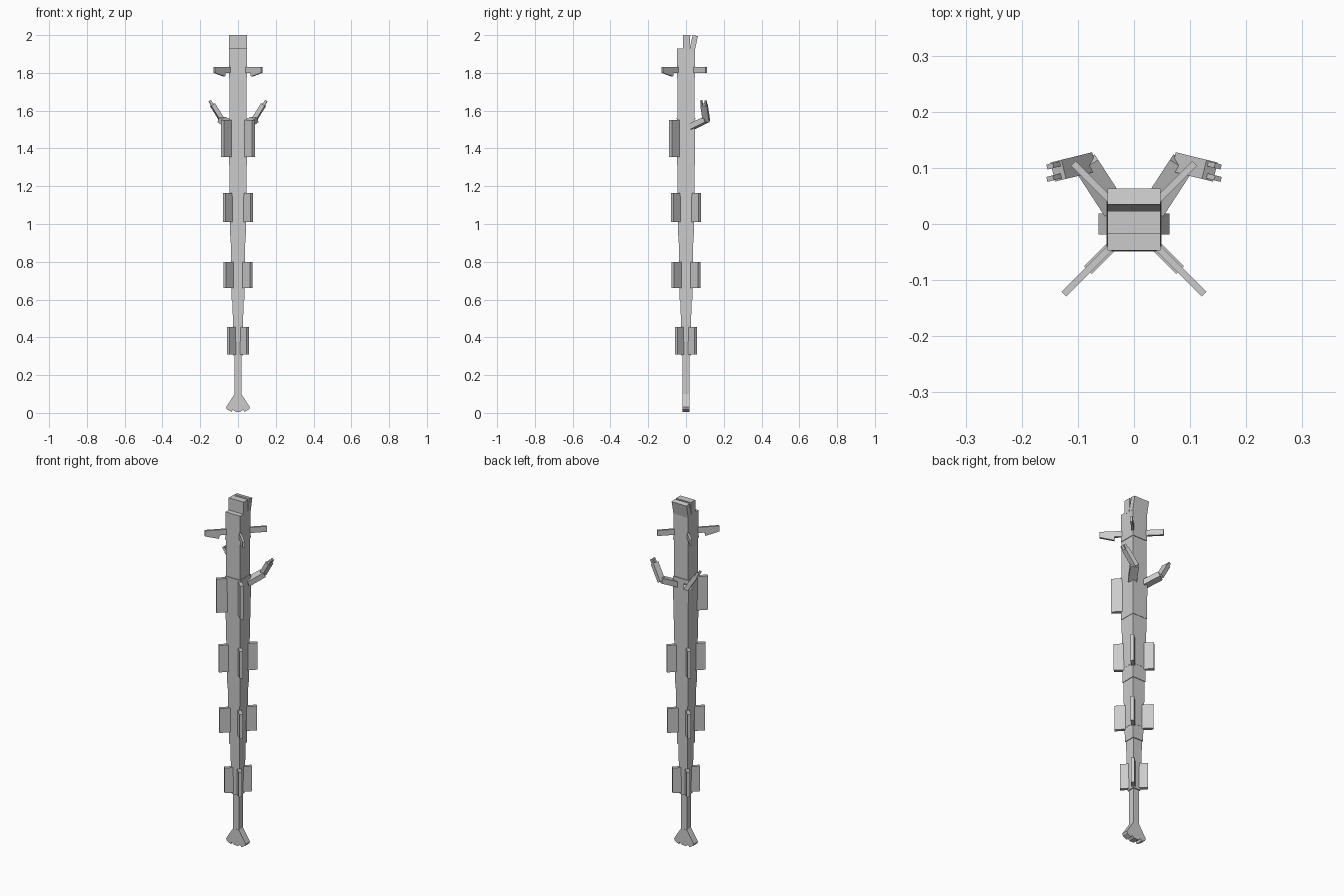
import bpy, bmesh, math
from mathutils import Matrix, Vector

cube = bpy.data.objects.get("Cube")
if cube:
    bpy.data.objects.remove(cube, do_unlink=True)

grey = bpy.data.materials.new("plain grey")
grey.use_nodes = True
grey.diffuse_color = (0.6, 0.6, 0.6, 1)
grey.node_tree.nodes["Principled BSDF"].inputs["Base Color"].default_value = grey.diffuse_color


def finish(name, bm):
    bmesh.ops.recalc_face_normals(bm, faces=bm.faces)
    mesh = bpy.data.meshes.new(name)
    bm.to_mesh(mesh)
    bm.free()
    mesh.materials.append(grey)
    obj = bpy.data.objects.new(name, mesh)
    bpy.context.collection.objects.link(obj)
    return obj


def segment(name, z0, z1, r0, r1):
    """Square body segment, tapered from bottom r0 to top r1."""
    bm = bmesh.new()
    bmesh.ops.create_cube(bm, size=2)
    for v in bm.verts:
        r, z = (r0, z0) if v.co.z < 0 else (r1, z1)
        v.co = (v.co.x * r, v.co.y * r, z)
    return finish(name, bm)


def plate(name, profile, thickness, angle):
    """Upright plate: profile of (distance, height), turned about z."""
    bm = bmesh.new()
    face = bm.faces.new([bm.verts.new((d, -thickness / 2, z)) for d, z in profile])
    out = bmesh.ops.extrude_face_region(bm, geom=[face])
    moved = [g for g in out["geom"] if isinstance(g, bmesh.types.BMVert)]
    bmesh.ops.translate(bm, verts=moved, vec=(0, thickness, 0))
    bm.transform(Matrix.Rotation(math.radians(angle), 4, "Z"))
    return finish(name, bm)


def beam(name, a, b, width, depth):
    """Rectangular bar from a to b."""
    a, b = Vector(a), Vector(b)
    along = (b - a).normalized()
    side = along.cross(Vector((0, 0, 1))).normalized()
    other = side.cross(along)
    bm = bmesh.new()
    bmesh.ops.create_cube(bm, size=1)
    for v in bm.verts:
        end = a if v.co.z < 0 else b
        v.co = end + side * v.co.x * width + other * v.co.y * depth
    return finish(name, bm)


# Stacked body segments, tail to head
segment("tail_stem", 0.09, 0.30, 0.018, 0.018)
segment("tail_segment", 0.30, 0.59, 0.024, 0.029)
segment("lower_ring", 0.59, 0.67, 0.033, 0.034)
segment("lower_body", 0.67, 0.94, 0.035, 0.039)
segment("middle_ring", 0.94, 1.02, 0.042, 0.042)
segment("middle_body", 1.02, 1.31, 0.043, 0.045)
segment("upper_body", 1.31, 1.56, 0.047, 0.049)
segment("neck", 1.56, 1.77, 0.045, 0.045)
segment("head", 1.77, 1.93, 0.048, 0.047)

# Jaws: straight front block and back block leaning outward
for name, section in (
    ("front_jaw", [(-0.017, 1.92), (0.018, 1.92), (0.023, 2.0), (-0.017, 2.0)]),
    ("back_jaw", [(0.018, 1.92), (0.047, 1.92), (0.063, 1.995), (0.035, 2.0)]),
):
    plate(name, section, 0.095, 90)

# Flared tail fan
half = [(0.018, 0.1), (0.063, 0.03), (0.058, 0.018), (0.034, 0.005), (0.028, 0.018), (0.014, 0.006)]
plate("tail_fan", half + [(-x, z) for x, z in reversed(half)], 0.038, 0)

# Diagonal fins on the corners; the top row has only the front pair
ROOT2 = math.sqrt(2)
corners = {"front_left": -45, "front_right": -135, "back_left": 45, "back_right": 135}
rows = [
    ("tail", 0.31, 0.455, 0.018, 0.051),
    ("lower", 0.66, 0.80, 0.03, 0.071),
    ("middle", 1.01, 1.165, 0.03, 0.073),
    ("upper", 1.355, 1.55, 0.035, 0.082),
]
for corner, angle in corners.items():
    for row, z0, z1, inner, outer in rows:
        if row == "upper" and "back" in corner:
            continue
        a, b = inner * ROOT2, outer * ROOT2
        plate(f"{row}_fin_{corner}", [(a, z0), (b, z0), (b, z1), (a, z1)], 0.019, angle)

    # Feelers around the head
    if "front" in corner:
        outline = [(0.04, 1.80), (0.072, 1.78), (0.125, 1.80), (0.125, 1.832), (0.04, 1.832)]
        outline.insert(1, (0.07, 1.80))
    else:
        outline = [(0.04, 1.80), (0.108, 1.80), (0.108, 1.832), (0.04, 1.832)]
    plate(f"feeler_{corner}", [(d * ROOT2, z) for d, z in outline], 0.012, angle)

# Bent arms with two-pronged claws
for side, s in (("left", 1), ("right", -1)):
    elbow = Vector((s * 0.086, 0.107, 1.553))
    wrist = Vector((s * 0.135, 0.095, 1.632))
    beam(f"upper_arm_{side}", (s * 0.036, 0.03, 1.515), elbow, 0.045, 0.03)
    beam(f"forearm_{side}", elbow - (wrist - elbow) * 0.12, wrist, 0.035, 0.024)
    reach = (wrist - elbow).normalized() * 0.024
    for label, offset in (("front", -0.011), ("back", 0.011)):
        start = wrist + Vector((s * 0.002, offset, 0)) - reach * 0.2
        beam(f"{label}_claw_{side}", start, start + reach * 1.2, 0.009, 0.014)
